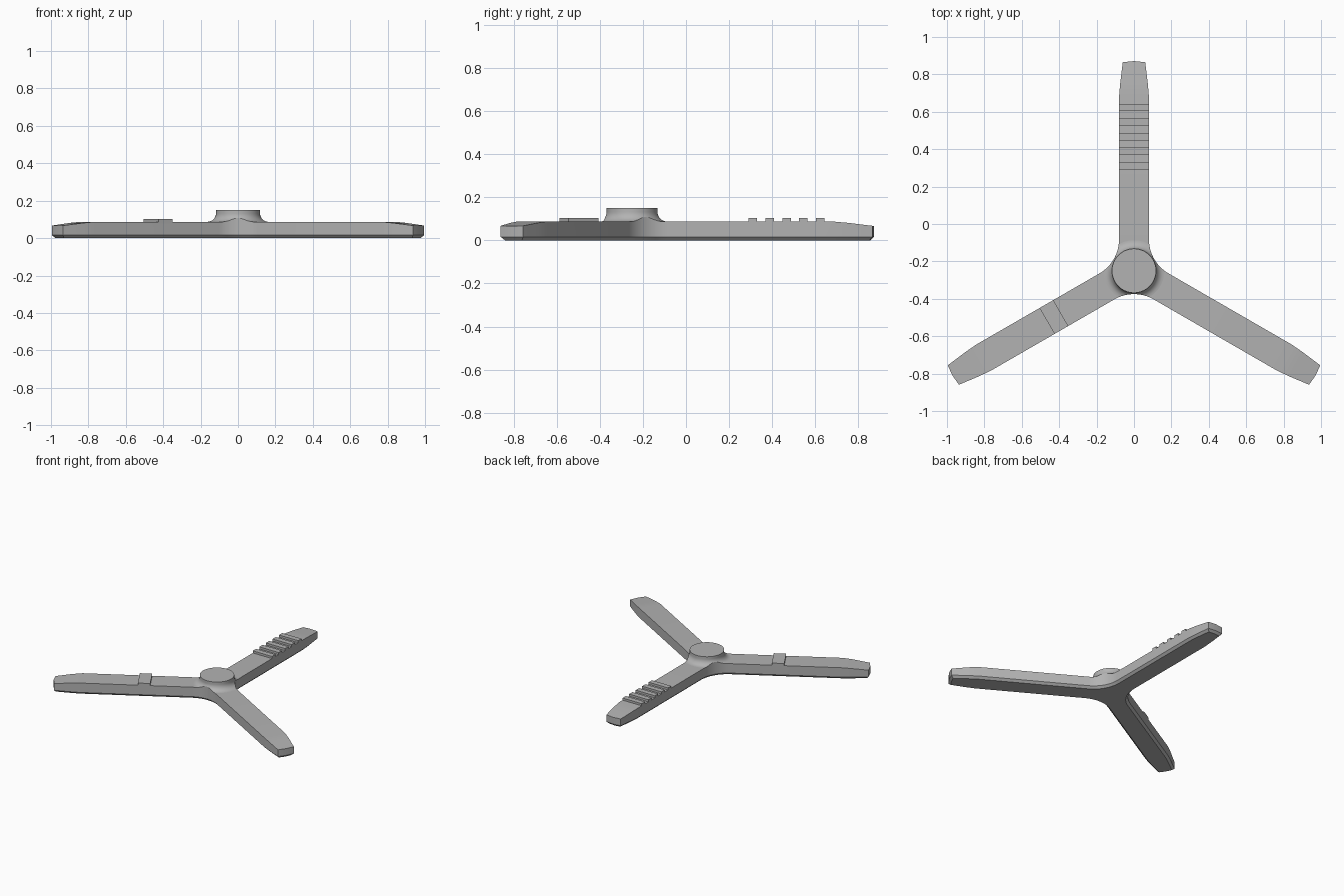
import bpy, bmesh, math
from mathutils import Vector, Matrix

if "Cube" in bpy.data.objects:
    bpy.data.objects.remove(bpy.data.objects["Cube"])

grey = bpy.data.materials.new("mid_grey")
grey.use_nodes = True
GREY = (0.45, 0.45, 0.45, 1)
grey.diffuse_color = GREY
grey.node_tree.nodes["Principled BSDF"].inputs["Base Color"].default_value = GREY

CENTRE = Vector((0, -0.25, 0))
HALF, TOP, CHAMFER = 0.08, 0.087, 0.016
FILLET = 0.21                                       # plan radius between arms
FDIST = (HALF + FILLET) / math.sin(math.pi / 3)     # fillet centre distance
ROOT = (HALF + FILLET) / math.tan(math.pi / 3)      # where the arm turns straight
ARMS = [math.radians(a) for a in (90, 210, 330)]
# distance along arm, half width, top height
STATIONS = [(ROOT, HALF, TOP), (0.93, HALF, TOP), (1.0, 0.074, 0.081), (1.115, 0.06, 0.067)]
TIP = (1.121, 0, 0.067)


def finish(name, bm):
    bmesh.ops.recalc_face_normals(bm, faces=bm.faces[:])
    mesh = bpy.data.meshes.new(name)
    bm.to_mesh(mesh)
    bm.free()
    mesh.materials.append(grey)
    ob = bpy.data.objects.new(name, mesh)
    bpy.context.collection.objects.link(ob)
    ob.location = CENTRE
    bpy.ops.object.select_all(action='DESELECT')
    ob.select_set(True)
    bpy.context.view_layer.objects.active = ob
    bpy.ops.object.shade_smooth_by_angle(angle=math.radians(30))
    return ob


def add_body():
    # outline of the three arms, counter-clockwise, with rounded inner corners
    outline, steps, n = [], 16, len(STATIONS)
    for a in ARMS:
        rot = Matrix.Rotation(a, 3, 'Z')
        side = [Vector((r, -w, z)) for r, w, z in STATIONS]
        back = [Vector((r, w, z)) for r, w, z in reversed(STATIONS)]
        outline += [rot @ p for p in side + [Vector(TIP)] + back]
        mid = a + math.pi / 3
        c = Vector((math.cos(mid), math.sin(mid), 0)) * FDIST
        for i in range(1, steps):
            t = mid + math.pi + math.radians(30 - 60 * i / steps) * -1
            t = mid + math.pi - math.radians(30 - 60 * i / steps) * -1
            outline.append(c + FILLET * Vector((math.cos(t), math.sin(t), 0)) + Vector((0, 0, TOP)))
    count = len(outline)

    def inset(i):
        p, q, s = (outline[(i + k) % count].xy for k in (-1, 0, 1))
        d1, d2 = (q - p).normalized(), (s - q).normalized()
        n1, n2 = Vector((-d1.y, d1.x)), Vector((-d2.y, d2.x))
        return q + (n1 + n2) * CHAMFER / (1 + n1.dot(n2))

    bm = bmesh.new()
    top = [bm.verts.new(p) for p in outline]
    low = [bm.verts.new((p.x, p.y, CHAMFER)) for p in outline]
    base = [bm.verts.new((*inset(i), 0)) for i in range(count)]
    for i in range(count):
        j = (i + 1) % count
        bm.faces.new((low[i], low[j], top[j], top[i]))
        bm.faces.new((base[i], base[j], low[j], low[i]))
    bm.faces.new(base[::-1])
    # top strips along each arm, then the flat middle
    per, hub = count // 3, []
    for k in range(3):
        s = k * per
        for i in range(n - 1):
            bm.faces.new((top[s + i], top[s + i + 1], top[s + 2 * n - i - 1], top[s + 2 * n - i]))
        bm.faces.new(top[s + n - 1:s + n + 2])
        hub += [top[s]] + top[s + 2 * n:s + per]
    bm.faces.new(hub)
    finish("three_arm_body", bm)


def add_hub(radius=0.118, height=0.15, flare=0.045, seg=96, rings=8):
    # round boss whose flared foot is trimmed by the body outline
    bm = bmesh.new()
    loops = []
    for i in range(seg):
        a = 2 * math.pi * i / seg
        phi = (a - math.pi / 2) % (2 * math.pi / 3) - math.pi / 3
        limit = radius + flare
        under = FILLET ** 2 - (FDIST * math.sin(phi)) ** 2
        if under > 0:
            limit = min(limit, FDIST * math.cos(phi) - math.sqrt(under))
        end = math.acos(max(0, 1 - (limit - radius) / flare))
        pts = [(radius, height)]
        for k in range(rings + 1):
            t = end * k / rings
            pts.append((radius + flare * (1 - math.cos(t)), TOP + flare * (1 - math.sin(t))))
        pts.append((limit, TOP - 0.001))
        loops.append([bm.verts.new((r * math.cos(a), r * math.sin(a), z)) for r, z in pts])
    for i in range(seg):
        a, b = loops[i], loops[(i + 1) % seg]
        for k in range(len(a) - 1):
            bm.faces.new((a[k], a[k + 1], b[k + 1], b[k]))
    bm.faces.new([l[0] for l in loops])
    finish("centre_hub", bm)


def add_block(name, angle, start, end, top=0.103):
    # full-width raised bar across an arm
    bm = bmesh.new()
    bmesh.ops.create_cube(bm, size=1)
    low = TOP - 0.01
    bmesh.ops.scale(bm, vec=(end - start, 2 * HALF, top - low), verts=bm.verts)
    bmesh.ops.translate(bm, vec=((start + end) / 2, 0, (top + low) / 2), verts=bm.verts)
    bmesh.ops.rotate(bm, matrix=Matrix.Rotation(angle, 3, 'Z'), verts=bm.verts)
    finish(name, bm)


add_body()
add_hub()
for i in range(5):
    add_block(f"grip_rib_{i + 1}", ARMS[0], 0.541 + 0.078 * i, 0.580 + 0.078 * i)
add_block("single_pad", ARMS[1], 0.452, 0.537)
